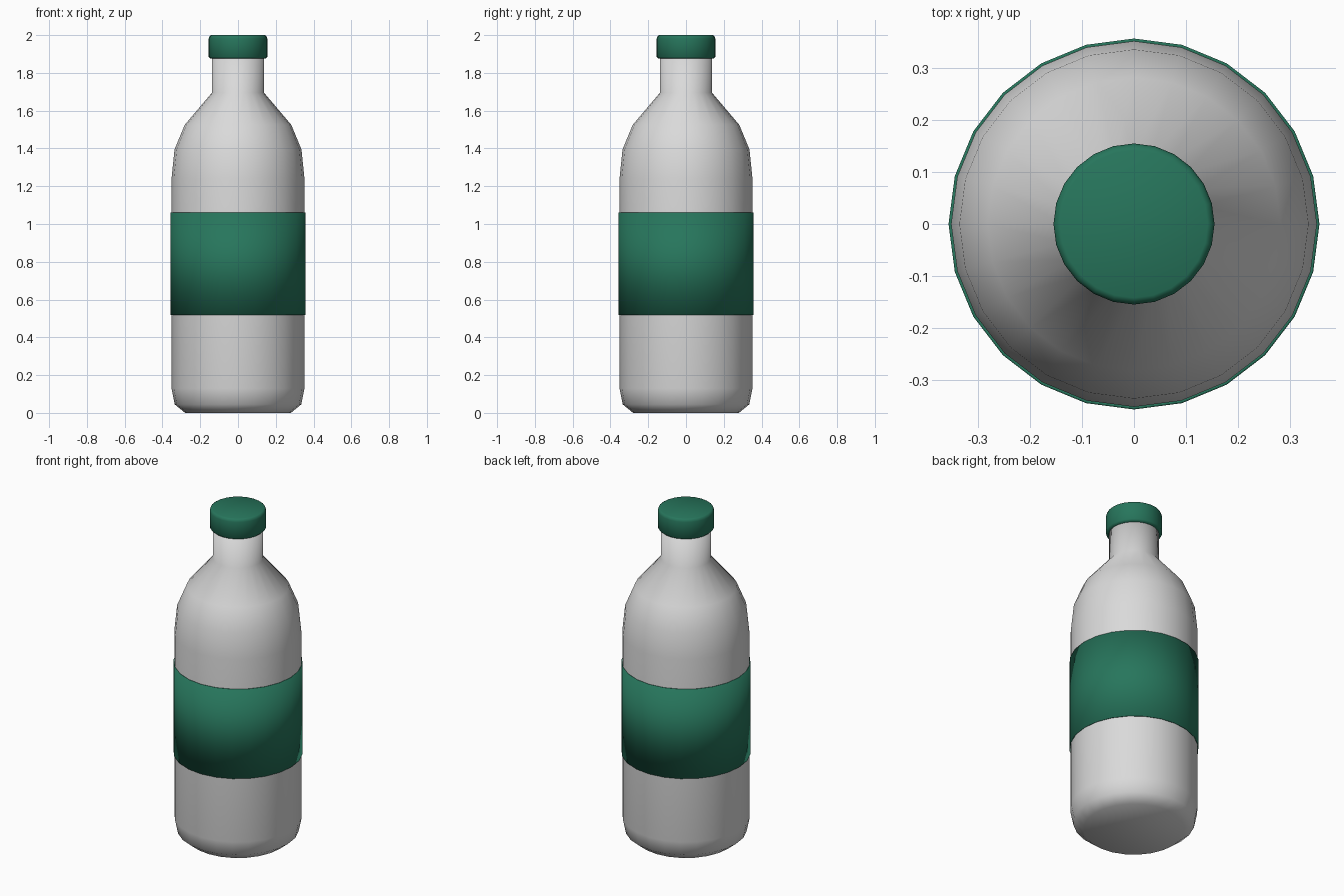
import bpy, bmesh
from math import tau, cos, sin

SIDES = 24

cube = bpy.data.objects.get("Cube")
if cube:
    bpy.data.objects.remove(cube, do_unlink=True)


def make_material(name, color):
    mat = bpy.data.materials.new(name)
    mat.use_nodes = True
    mat.diffuse_color = color
    bsdf = next(n for n in mat.node_tree.nodes if n.type == 'BSDF_PRINCIPLED')
    bsdf.inputs["Base Color"].default_value = color
    return mat


def lathe(name, profile, mat, closed=False):
    """Turn a (radius, height) profile around z; open profiles get end caps."""
    bm = bmesh.new()
    rings = [[bm.verts.new((r * cos(tau * i / SIDES), r * sin(tau * i / SIDES), z))
              for i in range(SIDES)] for r, z in profile]
    pairs = list(zip(rings, rings[1:]))
    if closed:
        pairs.append((rings[-1], rings[0]))
    else:
        bm.faces.new(rings[0])
        bm.faces.new(rings[-1])
    for low, high in pairs:
        for i in range(SIDES):
            j = (i + 1) % SIDES
            bm.faces.new((low[i], low[j], high[j], high[i]))
    bmesh.ops.recalc_face_normals(bm, faces=bm.faces)
    for face in bm.faces:
        face.smooth = True
    mesh = bpy.data.meshes.new(name)
    bm.to_mesh(mesh)
    bm.free()
    mesh.materials.append(mat)
    obj = bpy.data.objects.new(name, mesh)
    bpy.context.collection.objects.link(obj)
    return obj


grey = make_material("light grey", (0.7, 0.7, 0.7, 1))
green = make_material("dark green", (0.02, 0.18, 0.107, 1))

# Bottle body with rounded foot, shoulder and neck
lathe("bottle_body", [(0.28, 0), (0.335, 0.045), (0.352, 0.13), (0.352, 1.24),
                      (0.336, 1.395), (0.282, 1.525), (0.138, 1.695),
                      (0.138, 1.9)], grey)

# Label band wrapped around the body
lathe("label_band", [(0.357, 0.517), (0.357, 1.06), (0.35, 1.06), (0.35, 0.517)],
      green, closed=True)

# Screw cap with softened rims
lathe("bottle_cap", [(0.145, 1.875), (0.155, 1.885), (0.155, 1.982),
                     (0.151, 1.995), (0.142, 2)], green)
